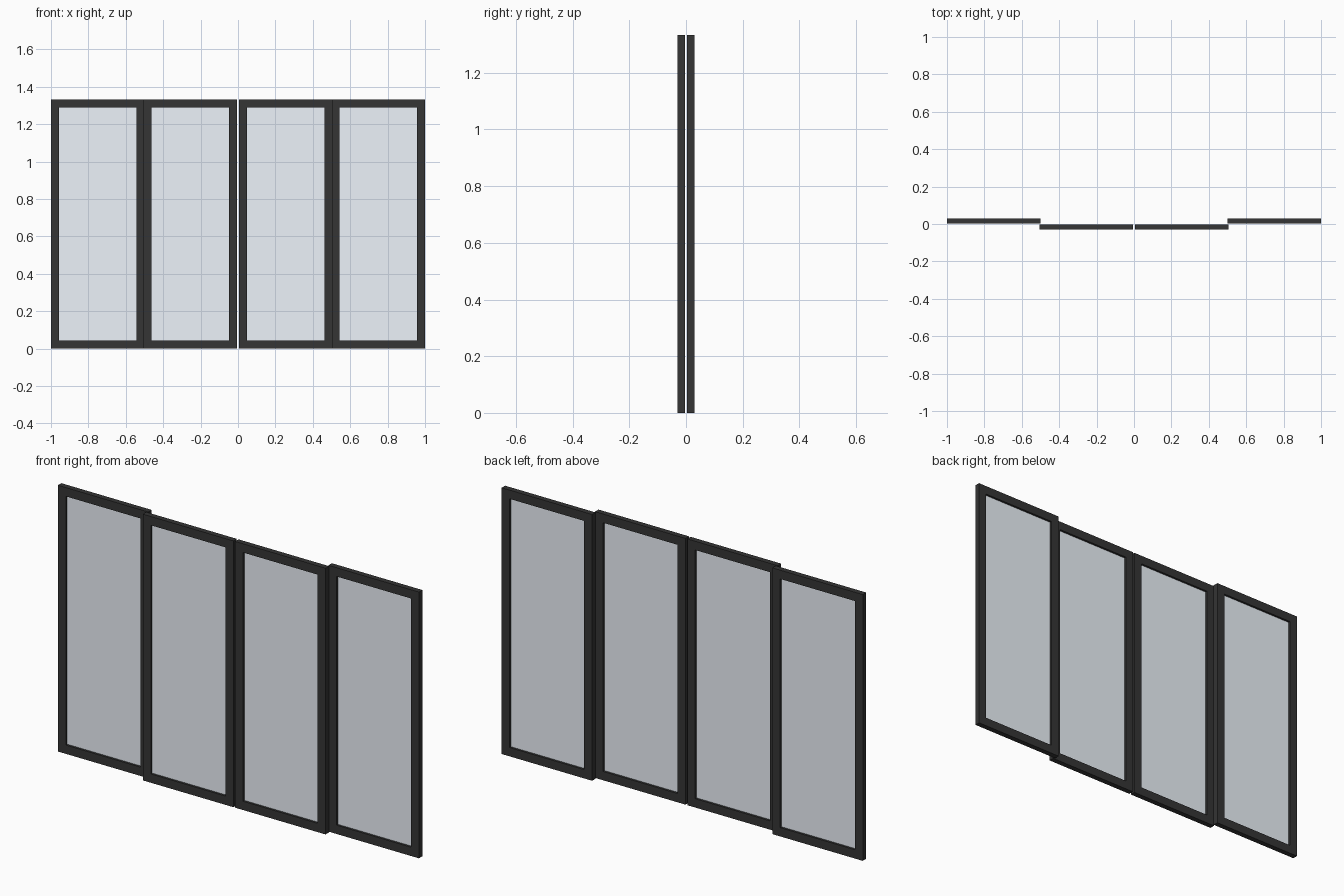
import bpy, bmesh

if "Cube" in bpy.data.objects:
    bpy.data.objects.remove(bpy.data.objects["Cube"])

W, H, T = 0.501, 1.333, 0.027   # panel width, height, thickness
RIM = 0.044                     # visible frame width
GLASS_T = 0.005


def material(name, color):
    m = bpy.data.materials.new(name)
    m.diffuse_color = color
    m.use_nodes = True
    m.node_tree.nodes["Principled BSDF"].inputs["Base Color"].default_value = m.diffuse_color
    return m


dark = material("dark_metal", (0.035, 0.035, 0.035, 1))
clear = material("pane_glass", (0.85, 0.9, 0.96, 0.4))


def loop(bm, inset, y):
    """Rectangle of four vertices, set in from the panel's outline."""
    x = W / 2 - inset
    return [bm.verts.new((cx, y, cz)) for cx, cz in
            ((-x, inset), (x, inset), (x, H - inset), (-x, H - inset))]


def bridge(bm, a, b):
    for i in range(4):
        j = (i + 1) % 4
        bm.faces.new((a[i], a[j], b[j], b[i]))


def add_object(name, bm, x, y, mat):
    bmesh.ops.recalc_face_normals(bm, faces=bm.faces[:])
    mesh = bpy.data.meshes.new(name)
    bm.to_mesh(mesh)
    bm.free()
    mesh.materials.append(mat)
    ob = bpy.data.objects.new(name, mesh)
    ob.location = (x, y, 0)
    bpy.context.collection.objects.link(ob)


def panel(name, x, y):
    # Hollow mitred frame: four rectangles bridged into a ring
    bm = bmesh.new()
    rings = [loop(bm, inset, d) for inset, d in
             ((0, -T / 2), (0, T / 2), (RIM, T / 2), (RIM, -T / 2))]
    for k in range(4):
        bridge(bm, rings[k], rings[(k + 1) % 4])
    add_object(name + "_frame", bm, x, y, dark)

    # Thin pane in the middle of the frame
    bm = bmesh.new()
    front, back = loop(bm, RIM, -GLASS_T / 2), loop(bm, RIM, GLASS_T / 2)
    bridge(bm, front, back)
    bm.faces.new(front)
    bm.faces.new(back)
    add_object(name + "_glass", bm, x, y, clear)


# Two fixed outer panels at the back, two sliding inner panels at the front
for side, s in (("left", -1), ("right", 1)):
    panel(side + "_fixed", s * (1 - W / 2), 0.0165)
    panel(side + "_sliding", s * (0.005 + W / 2), -0.0165)
